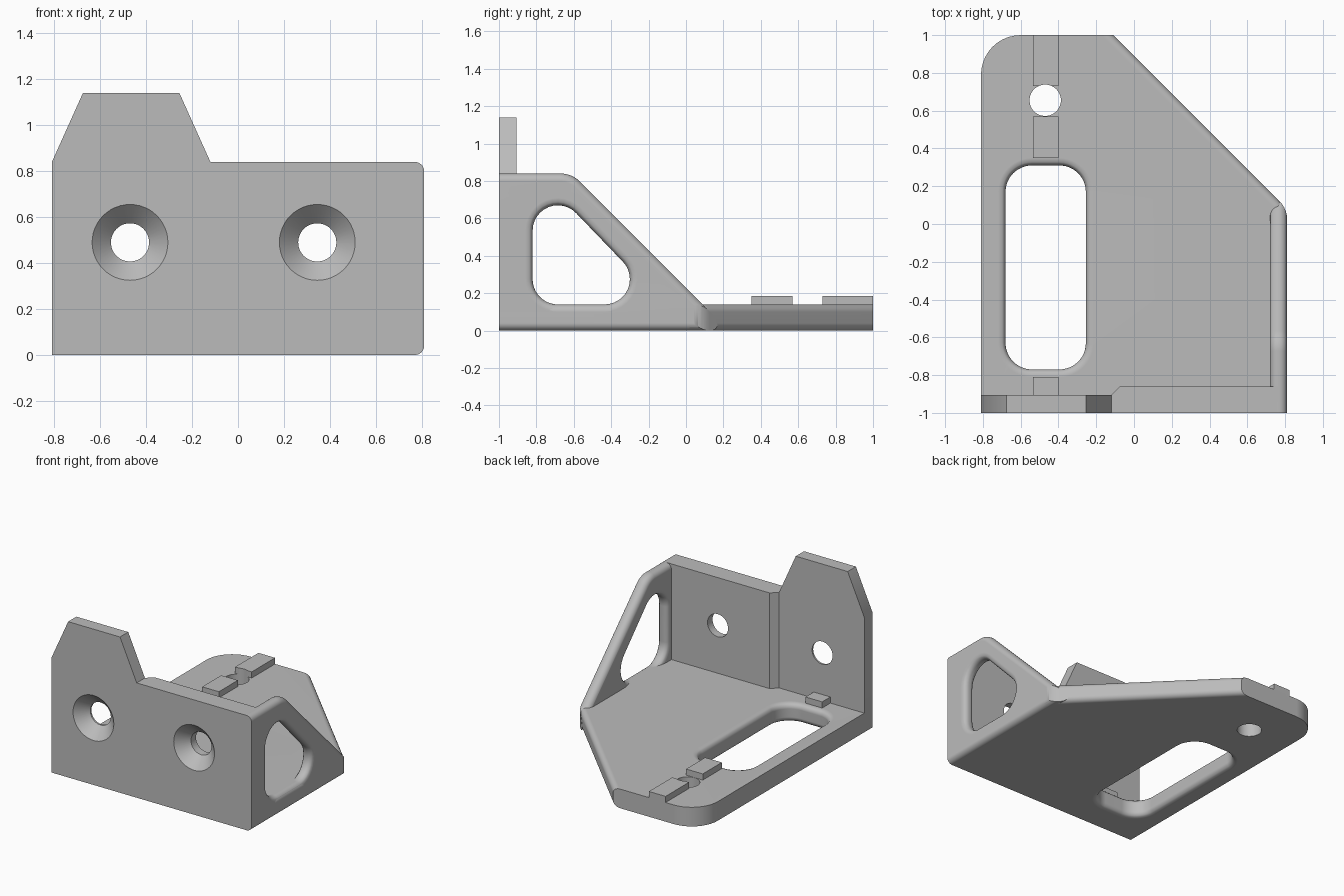
import bpy, bmesh
from math import pi, sin, cos, tan, atan2, sqrt
from mathutils import Vector

cube = bpy.data.objects.get("Cube")
if cube:
    bpy.data.objects.remove(cube, do_unlink=True)

grey = bpy.data.materials.new("plain_grey")
grey.use_nodes = True
COLOUR = (0.5, 0.5, 0.5, 1)
grey.diffuse_color = COLOUR
grey.node_tree.nodes["Principled BSDF"].inputs["Base Color"].default_value = COLOUR

FILLET = 0.04
PLATE = 0.14
X, TOP = 0.81, 0.84
PLACE = {"x": lambda a, b, h: (h, a, b),
         "y": lambda a, b, h: (a, h, b),
         "z": lambda a, b, h: (a, b, h)}


def loft(name, rings, axis, rim=None):
    """Solid through (height, outline) rings; edges chosen by rim get a fillet."""
    bm = bmesh.new()
    loops = [[bm.verts.new(PLACE[axis](a, b, h)) for a, b in pts] for h, pts in rings]
    n = len(loops[0])
    for low, high in zip(loops, loops[1:]):
        for i in range(n):
            j = (i + 1) % n
            bm.faces.new((low[i], low[j], high[j], high[i]))
    bm.faces.new(loops[0][::-1])
    bm.faces.new(loops[-1])
    bmesh.ops.recalc_face_normals(bm, faces=bm.faces)
    if rim:
        edges = [e for e in bm.edges if rim(*[v.co for v in e.verts])]
        bmesh.ops.bevel(bm, geom=edges, offset=FILLET, offset_type='OFFSET', segments=6,
                        profile=0.5, affect='EDGES', clamp_overlap=False)
    mesh = bpy.data.meshes.new(name)
    bm.to_mesh(mesh)
    bm.free()
    mesh.materials.append(grey)
    obj = bpy.data.objects.new(name, mesh)
    bpy.context.collection.objects.link(obj)
    return obj


def prism(name, pts, low, high, axis, rim=None):
    return loft(name, [(low, pts), (high, pts)], axis, rim)


def box(x0, x1, y0, y1):
    return [(x0, y0), (x1, y0), (x1, y1), (x0, y1)]


def rounded(corners, steps=10):
    """Convex outline whose (x, y, radius) corners become arcs."""
    out = []
    for i, (x, y, r) in enumerate(corners):
        p = Vector((x, y))
        if not r:
            out.append(tuple(p))
            continue
        u = (Vector(corners[i - 1][:2]) - p).normalized()
        v = (Vector(corners[(i + 1) % len(corners)][:2]) - p).normalized()
        half = u.angle(v) / 2
        centre = p + (u + v).normalized() * (r / sin(half))
        start = p + u * (r / tan(half)) - centre
        sweep = pi - 2 * half
        for k in range(steps + 1):
            a = atan2(start.y, start.x) + sweep * k / steps
            out.append((centre.x + r * cos(a), centre.y + r * sin(a)))
    return out


def swollen(centres, r, steps=12):
    """Counter-clockwise polygon (or one point) grown by radius r."""
    if len(centres) == 1:
        cx, cy = centres[0]
        return [(cx + r * cos(k * pi / 24), cy + r * sin(k * pi / 24)) for k in range(48)]
    out = []
    for i, (x, y) in enumerate(centres):
        px, py = centres[i - 1]
        qx, qy = centres[(i + 1) % len(centres)]
        a0 = atan2(y - py, x - px) - pi / 2
        a1 = atan2(qy - y, qx - x) - pi / 2
        sweep = (a1 - a0) % (2 * pi)
        for k in range(steps + 1):
            a = a0 + sweep * k / steps
            out.append((x + r * cos(a), y + r * sin(a)))
    return out


def flared_cutter(centres, r, low, high, axis):
    """Opening with rounded-over rims on both faces."""
    steps = [FILLET * k / 6 for k in range(7)]
    prof = [(d, r + FILLET - sqrt(FILLET ** 2 - (FILLET - d) ** 2)) for d in steps]
    prof = [(-0.02, r + FILLET)] + prof
    rings = [(low + d, swollen(centres, q)) for d, q in prof]
    rings += [(high - d, swollen(centres, q)) for d, q in reversed(prof)]
    return loft("cutter", rings, axis)


def combine(obj, cutter, operation='DIFFERENCE', keep=False):
    mod = obj.modifiers.new("cut", 'BOOLEAN')
    mod.operation, mod.solver, mod.object = operation, 'EXACT', cutter
    bpy.context.view_layer.objects.active = obj
    bpy.ops.object.modifier_apply(modifier=mod.name)
    if not keep:
        bpy.data.objects.remove(cutter, do_unlink=True)


def outline(right):
    return rounded([(-X, -1, 0), (right, -1, 0), (right, 0.08, 0.15),
                    (-0.11, 1, 0), (-X, 1, 0.21)])


# Base plate, filleted along the right side and the diagonal
def base_rim(a, b):
    mid = (a + b) / 2
    return abs(a.z - b.z) < 1e-4 and mid.x > -0.1 and abs(mid.y) < 0.99


base = prism("base_plate", outline(X), 0, PLATE, "z", base_rim)
slot = box(-0.54, -0.395, -0.63, 0.17)
combine(base, flared_cutter(slot, 0.14, 0, PLATE, "z"))
pin = prism("cutter", swollen([(-0.47, 0.655)], 0.083), -0.1, 0.3, "z")
combine(base, pin, keep=True)

# Raised pads beside the pin hole and at the front wall
parts = [base]
for name, y0, y1 in (("back_pad", 0.73, 1), ("middle_pad", 0.35, 0.57),
                     ("front_pad", -0.93, -0.81)):
    pad = prism(name, box(-0.535, -0.4, y0, y1), 0.12, 0.185, "z")
    combine(pad, pin, keep=True)
    parts.append(pad)
bpy.data.objects.remove(pin, do_unlink=True)


# Sloping side wall with a rounded window
def wall_rim(a, b):
    return abs(a.x - b.x) < 1e-4 and (a.y + b.y) / 2 > -0.99


profile = rounded([(-1, 0, 0), (0.23, 0, 0), (-0.61, TOP, 0.15), (-1, TOP, 0)])
wall = prism("side_wall", profile, 0.72, X, "x", wall_rim)
combine(wall, prism("cutter", outline(X + 0.002), -0.1, 1, "z"), 'INTERSECT')
window = [(-0.685, 0.275), (-0.435, 0.275), (-0.685, 0.535)]
combine(wall, flared_cutter(window, 0.135, 0.72, X, "x"))
parts.append(wall)

# Front wall with raised tab, and its thicker section
END = X - FILLET - 0.005
tab = [(-X, 0), (END, 0), (END, TOP), (-0.12, TOP), (-0.255, 1.14), (-0.675, 1.14), (-X, TOP)]
front = prism("front_wall", tab, -1, -0.905, "y")
thick = [(-0.12, -0.96), (END, -0.96), (END, -0.86), (-0.075, -0.86), (-0.12, -0.905)]
combine(front, prism("cutter", thick, 0, TOP, "z"), 'UNION')

# Countersunk screw holes
for x in (-0.47, 0.345):
    sizes = ((-1.02, 0.185), (-0.918, 0.083), (-0.8, 0.083))
    rings = [(y, swollen([(x, 0.49)], r)) for y, r in sizes]
    combine(front, loft("cutter", rings, "y"))
parts.append(front)

# Smooth the fillets and keep the flats flat
for obj in parts:
    bpy.ops.object.select_all(action='DESELECT')
    obj.select_set(True)
    bpy.context.view_layer.objects.active = obj
    bpy.ops.object.shade_smooth_by_angle(angle=pi / 6)
    obj.modifiers.new("flat_normals", 'WEIGHTED_NORMAL').keep_sharp = True
